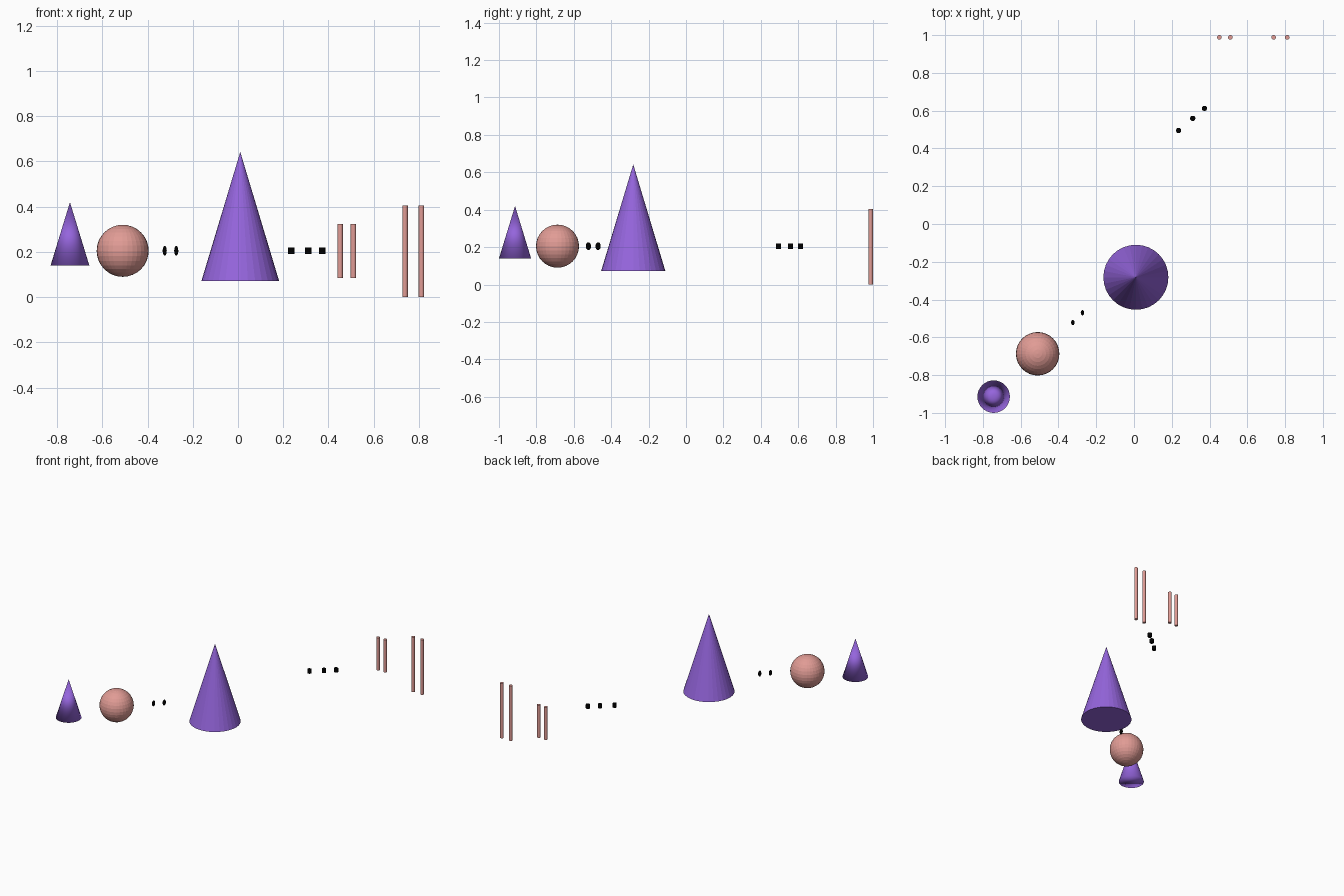
import bpy

if "Cube" in bpy.data.objects:
    bpy.data.objects.remove(bpy.data.objects["Cube"])


def material(name, rgb):
    m = bpy.data.materials.new(name)
    m.diffuse_color = (*rgb, 1)
    m.use_nodes = True
    m.node_tree.nodes["Principled BSDF"].inputs["Base Color"].default_value = m.diffuse_color
    return m


purple = material("purple", (0.30, 0.13, 0.72))
pink = material("pink", (0.75, 0.33, 0.30))
black = material("black", (0.0, 0.0, 0.0))


def finish(name, mat):
    ob = bpy.context.object
    ob.name = name
    ob.data.materials.append(mat)
    return ob


def cone(name, x, y, z0, z1, r):
    bpy.ops.mesh.primitive_cone_add(vertices=32, radius1=r, radius2=0, depth=z1 - z0,
                                    location=(x, y, (z0 + z1) / 2))
    return finish(name, purple)


def cylinder(name, x, y, z0, z1, r, mat):
    bpy.ops.mesh.primitive_cylinder_add(vertices=32, radius=r, depth=z1 - z0,
                                        location=(x, y, (z0 + z1) / 2))
    return finish(name, mat)


def ball(name, x, y, z, scale, mat):
    bpy.ops.mesh.primitive_uv_sphere_add(segments=32, ring_count=16, radius=1,
                                         location=(x, y, z), scale=scale)
    bpy.ops.object.transform_apply(location=False, rotation=False, scale=True)
    return finish(name, mat)


MID = 0.205  # height of the common centre line

# Cones: the small one is fully smooth shaded, the large one faceted
small = cone("small_cone", -0.743, -0.914, 0.139, 0.42, 0.086)
for p in small.data.polygons:
    p.use_smooth = True
cone("large_cone", 0.01, -0.282, 0.071, 0.642, 0.172)

# Sphere and the pair of upright oval beads
ball("sphere", -0.51, -0.687, MID, (0.115, 0.115, 0.115), pink)
for i, (x, y) in enumerate([(-0.324, -0.522), (-0.273, -0.470)]):
    ball(f"oval_bead_{i + 1}", x, y, MID, (0.009, 0.014, 0.021), black)

# Three short dots
for i, (x, y) in enumerate([(0.236, 0.495), (0.311, 0.559), (0.373, 0.612)]):
    cylinder(f"dot_{i + 1}", x, y, MID - 0.014, MID + 0.014, 0.014, black)

# Two pairs of rods
for i, x in enumerate([0.452, 0.510]):
    cylinder(f"short_rod_{i + 1}", x, 0.988, 0.084, 0.324, 0.012, pink)
for i, x in enumerate([0.739, 0.811]):
    cylinder(f"tall_rod_{i + 1}", x, 0.988, 0.0, 0.405, 0.012, pink)
